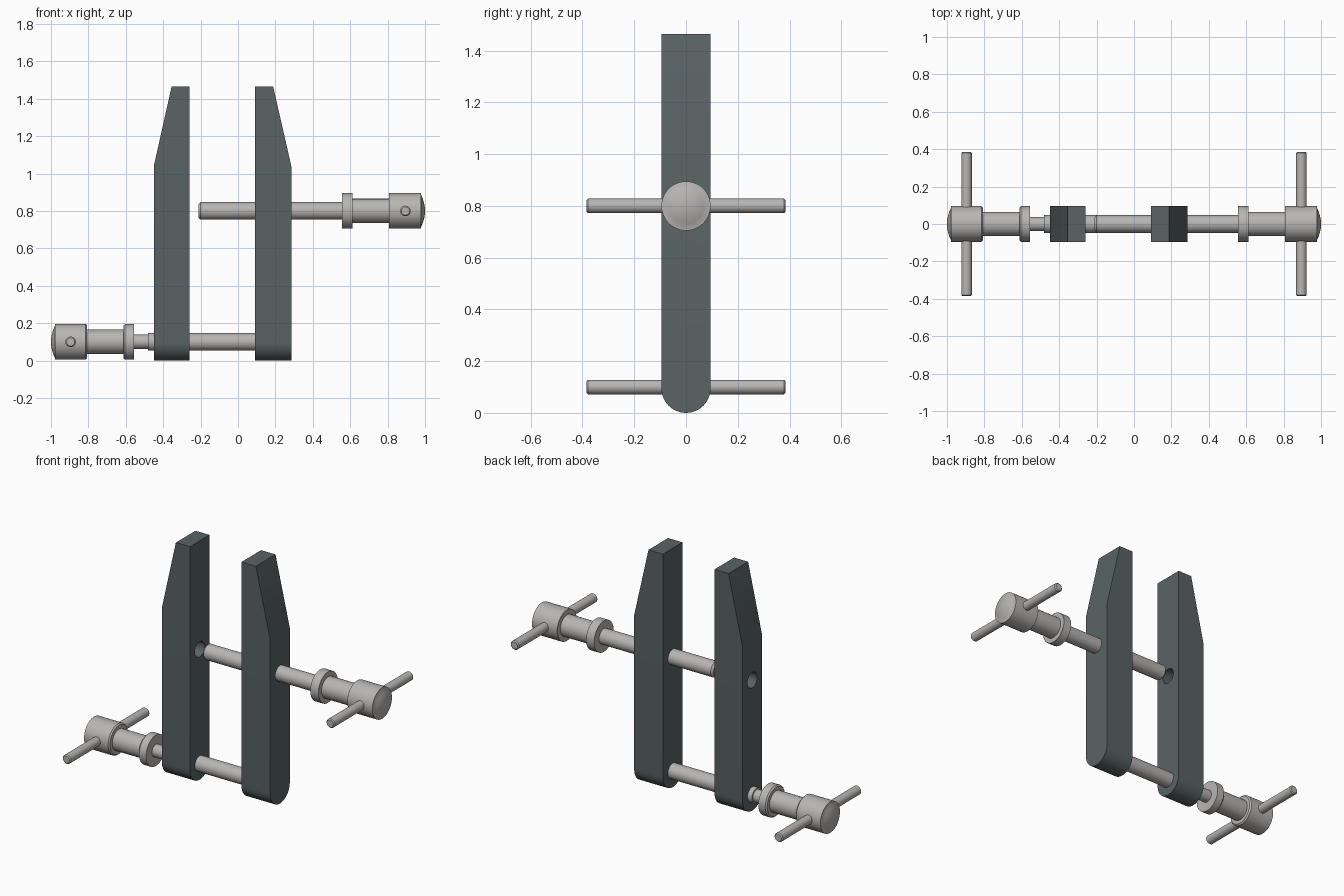
import bpy
import bmesh
from math import pi, sin, cos, radians
from mathutils import Matrix

cube = bpy.data.objects.get("Cube")
if cube:
    bpy.data.objects.remove(cube, do_unlink=True)


def material(name, rgb):
    mat = bpy.data.materials.new(name)
    mat.use_nodes = True
    mat.diffuse_color = (*rgb, 1)
    mat.node_tree.nodes["Principled BSDF"].inputs["Base Color"].default_value = (*rgb, 1)
    return mat


DARK = material("dark steel", (0.1, 0.125, 0.13))
LIGHT = material("bright steel", (0.48, 0.465, 0.45))


def finish(name, bm, mat):
    bmesh.ops.recalc_face_normals(bm, faces=bm.faces)
    mesh = bpy.data.meshes.new(name)
    bm.to_mesh(mesh)
    bm.free()
    mesh.materials.append(mat)
    obj = bpy.data.objects.new(name, mesh)
    bpy.context.collection.objects.link(obj)
    return obj


def smooth(obj):
    bpy.ops.object.select_all(action="DESELECT")
    obj.select_set(True)
    bpy.context.view_layer.objects.active = obj
    bpy.ops.object.shade_smooth_by_angle(angle=radians(25))


def lathe(name, profile, mat, place, segments=48):
    """Revolve (x, radius) points about the x axis, then place the result."""
    bm = bmesh.new()
    verts = [bm.verts.new((x, 0, r)) for x, r in profile]
    edges = [bm.edges.new(pair) for pair in zip(verts, verts[1:])]
    bmesh.ops.spin(bm, geom=verts + edges, cent=(0, 0, 0), axis=(1, 0, 0),
                   angle=2 * pi, steps=segments, use_duplicate=False)
    bmesh.ops.remove_doubles(bm, verts=bm.verts, dist=0.0001)
    bm.transform(place)
    return finish(name, bm, mat)


def jaw(name, inner, outer, tip):
    """Round-footed bar whose outer side slopes in to the tip."""
    half, shoulder, top = 0.095, 1.04, 1.465
    bm = bmesh.new()
    foot = [bm.verts.new((inner, -half * cos(pi * i / 24), half - half * sin(pi * i / 24)))
            for i in range(25)]
    right, left, top_left, top_right = [
        bm.verts.new((inner, y, z)) for y, z in
        ((half, shoulder), (-half, shoulder), (-half, top), (half, top))]
    bm.faces.new(foot + [right, left])
    bm.faces.new((left, right, top_right, top_left))
    out = bmesh.ops.extrude_face_region(bm, geom=bm.faces[:], use_keep_orig=True)
    for v in out["geom"]:
        if isinstance(v, bmesh.types.BMVert):
            v.co.x = tip if v.co.z > shoulder + 0.1 else outer
    return finish(name, bm, DARK)


def screw(prefix, side, z, shaft, bevel):
    """Threaded rod, collar, neck and domed head with a cross handle."""
    head = [(0.807, 0.065), (0.807, 0.095 - bevel), (0.807 + bevel, 0.095), (0.978, 0.095)]
    dome = [(0.978 + 0.022 * (1 - (r / 0.088) ** 2), r) for r in (0.088, 0.066, 0.044, 0.022, 0)]
    collar = [(0.557, 0.095), (0.612 - bevel, 0.095), (0.612, 0.095 - bevel), (0.612, 0.065)]
    place = Matrix.Translation((0, 0, z)) @ Matrix.Rotation(0 if side > 0 else pi, 4, "Z")
    smooth(lathe(prefix + "_screw", shaft + collar + head + dome, LIGHT, place))

    bar = [(-0.385, 0), (-0.385, 0.022), (-0.379, 0.028),
           (0.379, 0.028), (0.385, 0.022), (0.385, 0)]
    place = Matrix.Translation((side * 0.895, 0, z)) @ Matrix.Rotation(pi / 2, 4, "Z")
    smooth(lathe(prefix + "_handle", bar, LIGHT, place, 32))


# Jaws
left_jaw = jaw("left_jaw", 0.09, 0.285, 0.188)
right_jaw = jaw("right_jaw", -0.26, -0.45, -0.355)

# Clearance hole through the right jaw
cutter = lathe("hole_cutter", [(-0.6, 0), (-0.6, 0.047), (-0.23, 0.047), (-0.23, 0)],
               DARK, Matrix.Translation((0, 0, 0.8)))
cutter.hide_render = True
cut = right_jaw.modifiers.new("hole", "BOOLEAN")
cut.operation = "DIFFERENCE"
cut.solver = "EXACT"
cut.object = cutter
bpy.context.view_layer.objects.active = right_jaw
bpy.ops.object.modifier_apply(modifier=cut.name)
bpy.data.objects.remove(cutter, do_unlink=True)
for part in (left_jaw, right_jaw):
    smooth(part)

# Screws
screw("upper", 1, 0.8,
      [(-0.212, 0), (-0.212, 0.036), (-0.2, 0.047), (0.557, 0.047)], 0.001)
screw("lower", -1, 0.1,
      [(-0.2, 0), (-0.2, 0.047), (0.48, 0.047), (0.48, 0.038), (0.557, 0.038)], 0.008)
